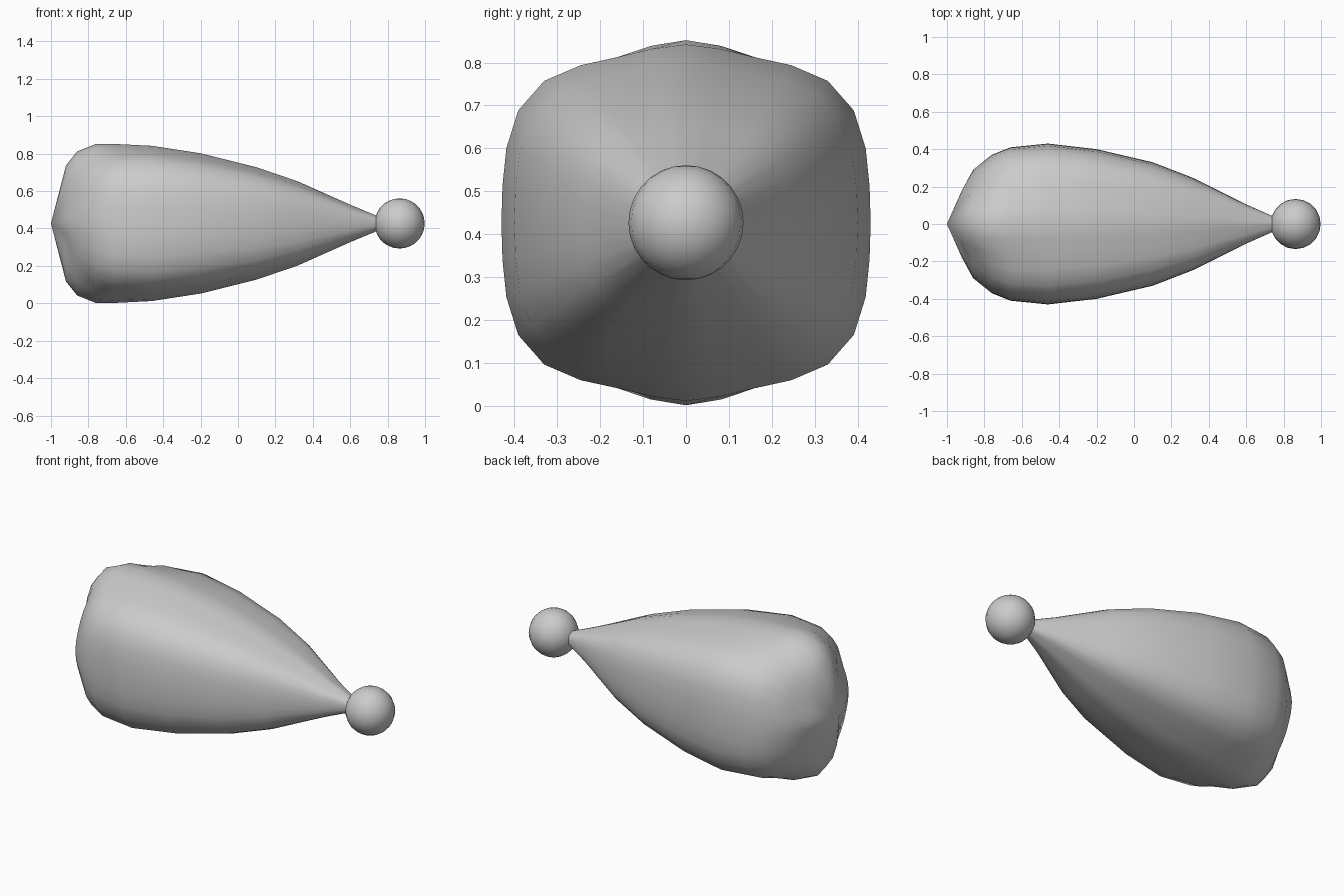
import bpy, bmesh
from math import cos, sin, pi

cube = bpy.data.objects.get("Cube")
if cube:
    bpy.data.objects.remove(cube, do_unlink=True)

AXIS_Z = 0.427
SIDES = 32

grey = bpy.data.materials.new("plain grey")
grey.use_nodes = True
grey.diffuse_color = (0.6, 0.6, 0.6, 1)
grey.node_tree.nodes["Principled BSDF"].inputs["Base Color"].default_value = (0.6, 0.6, 0.6, 1)


def add_part(name, bm, angle):
    """Turn a bmesh into a smooth shaded grey object."""
    bmesh.ops.recalc_face_normals(bm, faces=bm.faces)
    mesh = bpy.data.meshes.new(name)
    bm.to_mesh(mesh)
    bm.free()
    mesh.materials.append(grey)
    obj = bpy.data.objects.new(name, mesh)
    bpy.context.collection.objects.link(obj)
    bpy.ops.object.select_all(action="DESELECT")
    obj.select_set(True)
    bpy.context.view_layer.objects.active = obj
    bpy.ops.object.shade_smooth_by_angle(angle=angle)
    return obj


# Teardrop body: x, then radius to the side, to the top and on the diagonal
stations = [
    (-0.92, 0.18, 0.31, 0.17),
    (-0.86, 0.29, 0.385, 0.3),
    (-0.76, 0.37, 0.425, 0.405),
    (-0.66, 0.41, 0.425, 0.45),
    (-0.46, 0.43, 0.415, 0.467),
    (-0.2, 0.4, 0.375, 0.428),
    (0.1, 0.33, 0.3, 0.347),
    (0.32, 0.245, 0.225, 0.26),
    (0.6, 0.105, 0.1, 0.11),
    (0.78, 0.025, 0.025, 0.025),
]


def ring(bm, x, side, top, diagonal):
    """Lobed cross-section with flat flanks beside a narrow top crest."""
    mean = ((side + top) / 2 + diagonal) / 2
    oval = (side - top) / 2
    lobe = mean - diagonal
    verts = []
    for i in range(SIDES):
        a = 2 * pi * i / SIDES
        r = mean + oval * cos(2 * a) + lobe * cos(4 * a)
        r += mean * (0.02 * (cos(2 * a) - cos(6 * a)) + 0.011 * (cos(8 * a) - 1))
        verts.append(bm.verts.new((x, r * cos(a), AXIS_Z + r * sin(a))))
    return verts


bm = bmesh.new()
rings = [ring(bm, *s) for s in stations]
tip = bm.verts.new((-1, 0, AXIS_Z))
for i in range(SIDES):
    j = (i + 1) % SIDES
    bm.faces.new((tip, rings[0][i], rings[0][j]))
    for a, b in zip(rings, rings[1:]):
        bm.faces.new((a[i], b[i], b[j], a[j]))
bm.faces.new(rings[-1])
add_part("teardrop_body", bm, pi / 3)

# Ball on the narrow end
bm = bmesh.new()
bmesh.ops.create_uvsphere(bm, u_segments=20, v_segments=14, radius=0.134)
bmesh.ops.translate(bm, verts=bm.verts, vec=(0.864, 0, AXIS_Z))
add_part("end_ball", bm, pi / 3)
